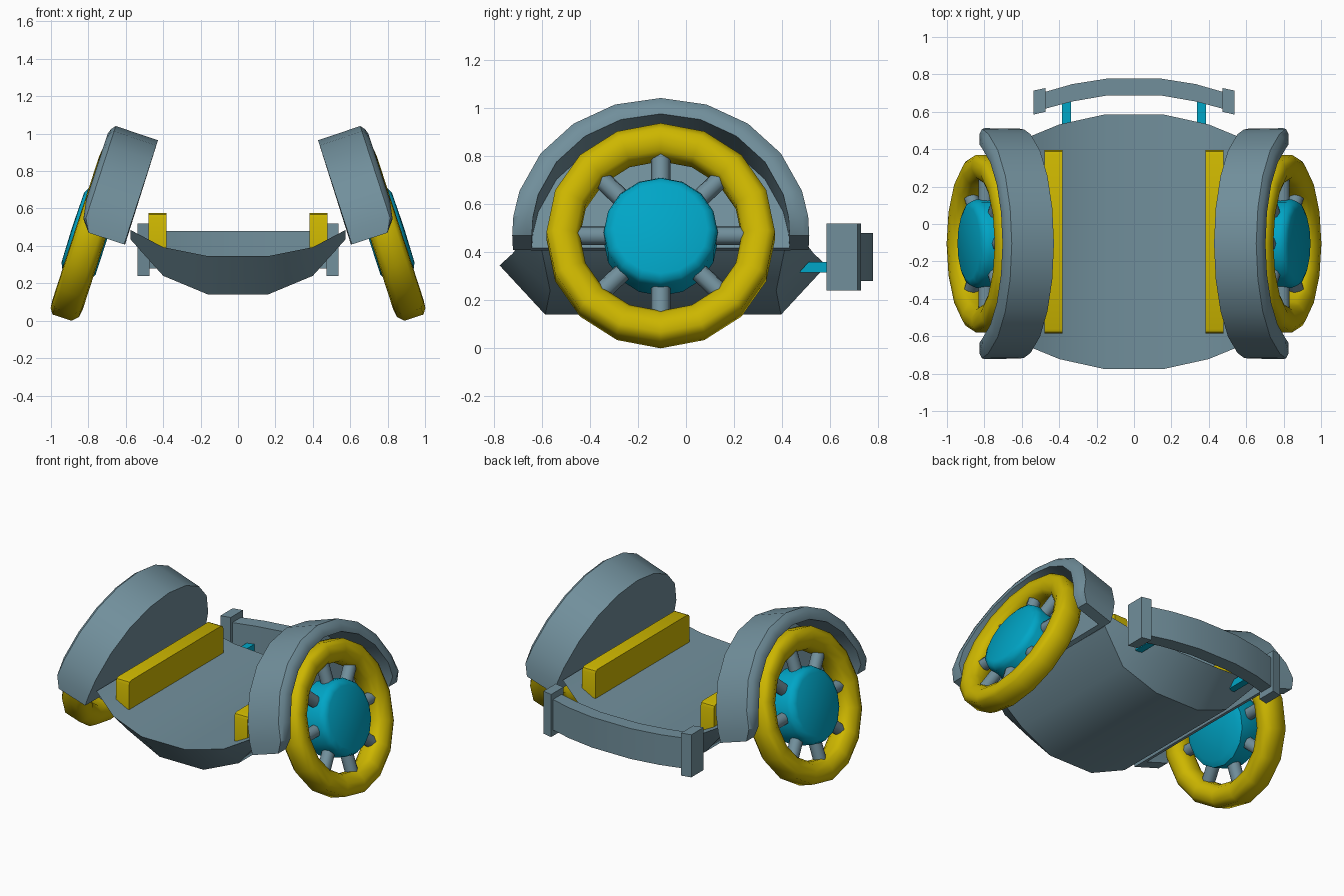
import bpy, bmesh
from math import sin, cos, pi, radians
from mathutils import Matrix, Vector

if "Cube" in bpy.data.objects:
    bpy.data.objects.remove(bpy.data.objects["Cube"])

TILT = Matrix.Rotation(radians(-18), 4, 'Y')   # wheels lean inwards at the top
CY, CU = -0.105, 0.20                          # wheel centre: y, and height in the tilted frame


def material(name, rgb):
    m = bpy.data.materials.new(name)
    m.diffuse_color = (*rgb, 1)
    m.use_nodes = True
    m.node_tree.nodes["Principled BSDF"].inputs["Base Color"].default_value = m.diffuse_color
    return m


YELLOW = material("yellow", (0.61, 0.47, 0.0))
BLUE = material("blue", (0.0, 0.38, 0.57))
SLATE = material("slate", (0.165, 0.275, 0.33))


def finish(name, bm, mat=SLATE, mirror=False, angle=35):
    bmesh.ops.remove_doubles(bm, verts=bm.verts, dist=1e-5)
    bmesh.ops.recalc_face_normals(bm, faces=bm.faces)
    me = bpy.data.meshes.new(name)
    bm.to_mesh(me)
    bm.free()
    ob = bpy.data.objects.new(name, me)
    bpy.context.collection.objects.link(ob)
    me.materials.append(mat)
    bpy.ops.object.select_all(action='DESELECT')
    ob.select_set(True)
    bpy.context.view_layer.objects.active = ob
    bpy.ops.object.shade_smooth_by_angle(angle=radians(angle))
    if mirror:
        ob.modifiers.new("mirror", 'MIRROR')
    return ob


def loft(bm, rings, closed=False):
    """Bridge equal rings of points; cap the ends unless the loft is closed."""
    rs = [[bm.verts.new(p) for p in r] for r in rings]
    pairs = list(zip(rs, rs[1:])) + ([(rs[-1], rs[0])] if closed else [])
    for a, b in pairs:
        for i in range(len(a)):
            j = (i + 1) % len(a)
            bm.faces.new((a[i], a[j], b[j], b[i]))
    if not closed:
        bm.faces.new(rs[0])
        bm.faces.new(rs[-1])


def wheel_ring(profile, t, ys=1.0, limit=9):
    """(axial, radius) points at angle t round the tilted wheel axis."""
    return [TILT @ Vector((min(a, limit), CY + r * ys * sin(t), CU + r * cos(t)))
            for a, r in profile]


def lathe(name, profile, n, mat, angle):
    bm = bmesh.new()
    loft(bm, [wheel_ring(profile, 2 * pi * k / n) for k in range(n)], closed=True)
    return finish(name, bm, mat, mirror=True, angle=angle)


# tyres and hubs
lathe("tyre", [(0.847, 0.475), (0.953, 0.475), (0.974, 0.445), (0.978, 0.40),
               (0.955, 0.355), (0.93, 0.338), (0.86, 0.338), (0.825, 0.36),
               (0.808, 0.40), (0.815, 0.445)], 16, YELLOW, 60)
lathe("hub", [(0.80, 0), (0.80, 0.20), (0.82, 0.237), (0.95, 0.237),
              (0.98, 0.225), (0.994, 0.195), (0.998, 0)], 16, BLUE, 60)

# wheel arches: half-round shells with an inner wall, outer corners cut at the ends
arch = [(0.70, 0), (0.705, 0.585), (0.943, 0.588), (0.962, 0.565), (0.972, 0.535),
        (0.970, 0.51), (0.735, 0.51), (0.73, 0)]
cuts = {90: 0.905, 83: 0.955}
bm = bmesh.new()
loft(bm, [wheel_ring(arch, radians(d), 1.05, cuts.get(abs(d), 9))
          for d in (-90, -83, *range(-72, 73, 18), 83, 90)])
finish("fender", bm, mirror=True)

# eight spokes
bm = bmesh.new()
for k in range(8):
    m = (TILT @ Matrix.Translation((0.90, CY, CU)) @ Matrix.Rotation(k * pi / 4, 4, 'X')
         @ Matrix.Translation((0, 0, 0.28)))
    bmesh.ops.create_cone(bm, cap_ends=True, segments=8, radius1=0.04, radius2=0.04,
                          depth=0.16, matrix=m)
finish("spokes", bm, mirror=True, angle=50)

# curved hull: x, top z, bottom z, half length at top, half length at bottom
half = [(0.16, 0.345, 0.14, 0.68, 0.49), (0.40, 0.393, 0.24, 0.627, 0.47),
        (0.575, 0.485, 0.435, 0.555, 0.51)]
stations = [(-s[0], *s[1:]) for s in reversed(half)] + half
MID = -0.095
bm = bmesh.new()
loft(bm, [[(x, MID - ht, zt), (x, MID + ht, zt), (x, MID + hb, zb), (x, MID - hb, zb)]
          for x, zt, zb, ht, hb in stations])
finish("hull", bm)

# deck rails with rounded top ends
side = [(-0.585, 0.36), (0.395, 0.36), (0.395, 0.55), (0.388, 0.568), (0.37, 0.575),
        (-0.56, 0.575), (-0.578, 0.568), (-0.585, 0.55)]
bm = bmesh.new()
loft(bm, [[(x, y, z) for y, z in side] for x in (0.383, 0.479)])
finish("deck_rail", bm, YELLOW, mirror=True)

# bumper struts
bm = bmesh.new()
loft(bm, [[(x, 0.47, 0.315), (x, 0.68, 0.315), (x, 0.68, 0.36), (x, 0.51, 0.36)]
          for x in (0.338, 0.385)])
finish("bumper_strut", bm, BLUE, mirror=True)

# rear bumper: bowed bar
half = [(0.14, 0.688, 0.778), (0.33, 0.655, 0.748), (0.48, 0.615, 0.705)]
stations = [(-s[0], *s[1:]) for s in reversed(half)] + half
bm = bmesh.new()
loft(bm, [[(x, y0, 0.28), (x, y1, 0.28), (x, y1, 0.48), (x, y0, 0.48)]
          for x, y0, y1 in stations])
finish("bumper", bm, angle=20)

# bumper end caps
bm = bmesh.new()
loft(bm, [[(0.473, 0.60, z), (0.538, 0.585, z), (0.538, 0.713, z), (0.473, 0.727, z)]
          for z in (0.24, 0.52)])
finish("bumper_cap", bm, mirror=True)
